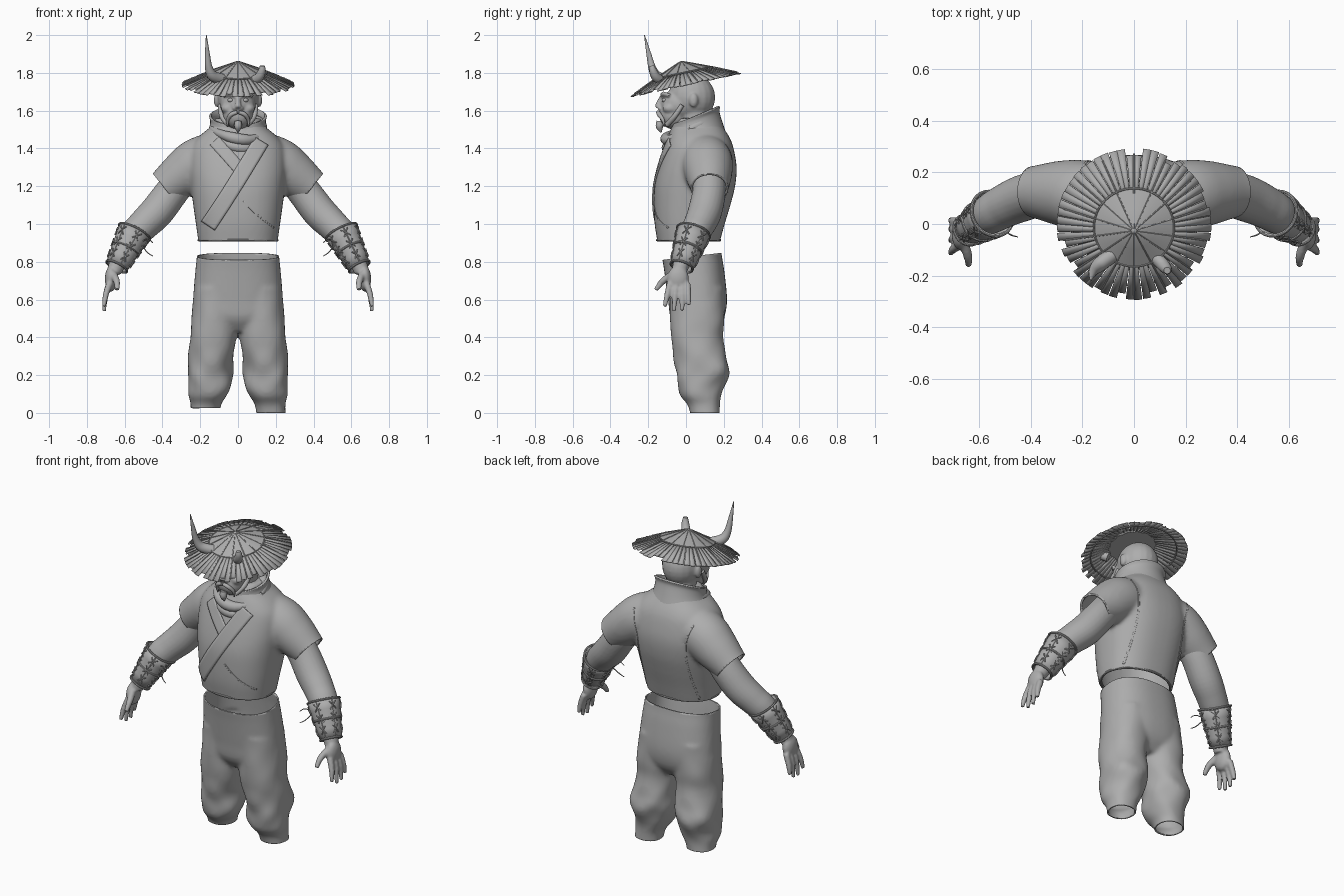
import bpy, bmesh, math, random
from mathutils import Vector, Matrix
from mathutils.bvhtree import BVHTree

random.seed(4)
cube = bpy.data.objects.get("Cube")
if cube:
    bpy.data.objects.remove(cube, do_unlink=True)

grey = bpy.data.materials.new("plain_grey")
grey.use_nodes = True
grey.diffuse_color = (0.42, 0.42, 0.42, 1)
grey.node_tree.nodes["Principled BSDF"].inputs["Base Color"].default_value = grey.diffuse_color


def spline(rows, n=5):
    """Catmull-Rom through rows of numbers."""
    out = []
    for i in range(len(rows) - 1):
        a, b = rows[max(i - 1, 0)], rows[i]
        c, d = rows[i + 1], rows[min(i + 2, len(rows) - 1)]
        for k in range(n):
            t = k / n
            out.append([q + t / 2 * (r - p + t * (2 * p - 5 * q + 4 * r - s + t * (3 * q - p - 3 * r + s)))
                        for p, q, r, s in zip(a, b, c, d)])
    return out + [list(rows[-1])]


def skin(bm, rings, caps=True):
    """Join closed rings of points into a surface."""
    rings = [[bm.verts.new(p) for p in ring] for ring in rings]
    n = len(rings[0])
    for a, b in zip(rings, rings[1:]):
        for i in range(n):
            bm.faces.new((a[i], a[(i + 1) % n], b[(i + 1) % n], b[i]))
    if caps:
        bm.faces.new(rings[0])
        bm.faces.new(rings[-1])


def loft(bm, rows, side=1, power=2.4, fold=None, sides=48):
    """Rows of height, centre x, half width, front y, back y."""
    rings = []
    for z, cx, hx, yf, yb in spline(rows):
        ring = []
        for k in range(sides):
            a = math.tau * k / sides
            c, s = math.cos(a), math.sin(a)
            f = 1 + (fold(a, z) if fold else 0)
            x = cx + hx * f * math.copysign(abs(c) ** (2 / power), c)
            y = (yf + yb) / 2 + (yb - yf) / 2 * f * math.copysign(abs(s) ** (2 / power), s)
            ring.append((side * x, y, z))
        rings.append(ring)
    skin(bm, rings)


def tube(bm, rows, side=1, sides=14, n=5):
    """Rows of x, y, z, radius."""
    rows = spline(rows, n)
    pts = [Vector((side * r[0], r[1], r[2])) for r in rows]
    u, rings = Vector((0.31, 0.83, 0.47)), []
    for i, p in enumerate(pts):
        t = (pts[min(i + 1, len(pts) - 1)] - pts[max(i - 1, 0)]).normalized()
        u = (u - t * u.dot(t)).normalized()
        v = t.cross(u)
        angles = [math.tau * k / sides for k in range(sides)]
        rings.append([p + (u * math.cos(a) + v * math.sin(a)) * rows[i][3] for a in angles])
    skin(bm, rings)


def ball(bm, loc, radii):
    m = Matrix.Translation(loc) @ Matrix.Diagonal((*radii, 1))
    bmesh.ops.create_uvsphere(bm, u_segments=20, v_segments=14, radius=1, matrix=m)


def finish(name, bm, voxel=0, cuts=(), thick=0, angle=40):
    bmesh.ops.recalc_face_normals(bm, faces=bm.faces)
    mesh = bpy.data.meshes.new(name)
    bm.to_mesh(mesh)
    bm.free()
    obj = bpy.data.objects.new(name, mesh)
    bpy.context.collection.objects.link(obj)
    if voxel:
        m = obj.modifiers.new("blend", 'REMESH')
        m.mode, m.voxel_size = 'VOXEL', voxel
        m = obj.modifiers.new("soften", 'SMOOTH')
        m.factor, m.iterations = 0.5, 5
        graph = bpy.context.evaluated_depsgraph_get()
        mesh = bpy.data.meshes.new_from_object(obj.evaluated_get(graph))
        obj.modifiers.clear()
        obj.data = mesh
        b = bmesh.new()
        b.from_mesh(mesh)
        for co, normal, test in cuts:
            faces = [f for f in b.faces if test(f.calc_center_median())]
            geom = set(faces) | {v for f in faces for v in f.verts} | {e for f in faces for e in f.edges}
            bmesh.ops.bisect_plane(b, geom=list(geom), plane_co=co, plane_no=normal, clear_outer=True)
        b.to_mesh(mesh)
        b.free()
    if thick:
        m = obj.modifiers.new("thickness", 'SOLIDIFY')
        m.thickness, m.offset = thick, -1
    mesh.materials.clear()
    mesh.materials.append(grey)
    mesh.polygons.foreach_set("use_smooth", [True] * len(mesh.polygons))
    mesh.set_sharp_from_angle(angle=math.radians(angle))
    return obj


# Shirt: body and short sleeves blended, then cut open at the hems
bm = bmesh.new()
loft(bm, [(.86, 0, .2, -.145, .165), (.91, 0, .21, -.152, .18), (1.0, 0, .223, -.166, .205),
          (1.1, 0, .237, -.17, .235), (1.2, 0, .25, -.166, .26), (1.3, 0, .26, -.144, .268),
          (1.4, 0, .25, -.113, .252), (1.46, 0, .21, -.093, .23), (1.52, 0, .14, -.07, .19),
          (1.56, 0, .12, -.04, .16)])
cuts = [((0, 0, .912), (0, 0, -1), lambda c: c.z < 1)]
for s in (1, -1):
    tube(bm, [(.08, .09, 1.36, .13), (.2, .11, 1.325, .137), (.29, .12, 1.265, .125),
              (.39, .125, 1.19, .1), (.46, .128, 1.135, .09)], s, 32)
    cuts.append(((s * .39, .12, 1.19), (s * .78, 0, -.62), lambda c, s=s: c.x * s > .28 and c.z > 1))
shirt = finish("shirt", bm, .012, cuts, .012)
tree = BVHTree.FromPolygons([v.co for v in shirt.data.vertices], [p.vertices for p in shirt.data.polygons])


def strip(name, path, width, back=False, lift=.007):
    """Thin cloth plate lying on the shirt, along x, z points."""
    face = 1 if back else -1
    bm, rows, path = bmesh.new(), [], spline(path, 10)
    for i, p in enumerate(path):
        a, b = path[max(i - 1, 0)], path[min(i + 1, len(path) - 1)]
        across = Vector((b[1] - a[1], a[0] - b[0])).normalized()
        row = []
        for k in range(-3, 4):
            x, z = p[0] + across.x * width * k / 6, p[1] + across.y * width * k / 6
            hit = tree.ray_cast(Vector((x, face, z)), Vector((0, -face, 0)))[0]
            row.append(bm.verts.new((x, (hit.y if hit else .1) + face * lift, z)))
        rows.append(row)
    for r, q in zip(rows, rows[1:]):
        for k in range(6):
            bm.faces.new((r[k], r[k + 1], q[k + 1], q[k]))
    finish(name, bm, thick=.009)


strip("right_lapel", [(-.125, 1.44), (-.06, 1.37), (.02, 1.28)], .065)
strip("crossed_lapel", [(.125, 1.44), (.04, 1.3), (-.06, 1.14), (-.16, .99)], .085, lift=.01)
strip("front_seam", [(.03, 1.12), (.1, 1.05), (.19, .98)], .008, lift=.003)
for s in (1, -1):
    strip("back_seam", [(s * .2, 1.42), (s * .165, 1.28), (s * .165, 1.1), (s * .18, .93)], .008, True, .003)

# Hem and sleeve welts
bm = bmesh.new()
tube(bm, [(.208 * math.cos(a), .014 + .166 * math.sin(a), .915, .007)
          for a in [math.tau * k / 32 for k in range(33)]], sides=8, n=1)
finish("shirt_hem", bm)


def ring_band(rows, n=40):
    """Tilted oval rings: height, half width, front y, back y, tilt."""
    return [[(hx * math.cos(a), (f + b) / 2 + (b - f) / 2 * math.sin(a), z + tilt * math.sin(a))
             for a in [math.tau * k / n for k in range(n)]] for z, hx, f, b, tilt in spline(rows)]


# Standing collar and loose neck scarf
bm = bmesh.new()
skin(bm, ring_band([(1.45, .17, -.1, .2, .03), (1.5, .143, -.085, .18, .04),
                    (1.545, .135, -.07, .165, .05), (1.575, .142, -.065, .17, .05)]), False)
finish("collar", bm, thick=.012)
bm = bmesh.new()
for z, w, f, r in ((1.5, .128, -.105, .026), (1.455, .125, -.1, .024)):
    tube(bm, [(w * math.cos(a), (f + .15) / 2 + (.15 - f) / 2 * math.sin(a),
               z + .05 * math.sin(a) + .012 * math.sin(2 * a), r + .005 * math.sin(3 * a))
              for a in [math.tau * k / 32 for k in range(33)]], n=1)
finish("neck_scarf", bm)


# Trousers: hips and folded legs blended, open at waist and cuffs
def folds(a, z):
    depth = .01 + .032 * max(0, 1 - abs(z - .2) / .18)
    return depth * (math.sin(3 * a + 24 * z) + .6 * math.sin(5 * a - 33 * z))


bm = bmesh.new()
loft(bm, [(.92, 0, .212, -.128, .18), (.83, 0, .218, -.127, .19), (.75, 0, .226, -.115, .203),
          (.6, 0, .238, -.095, .217), (.5, 0, .235, -.08, .2), (.43, 0, .16, -.03, .15)])
for s in (1, -1):
    loft(bm, [(.66, .11, .12, -.09, .2), (.5, .122, .125, -.083, .205), (.4, .13, .122, -.08, .195),
              (.3, .142, .12, -.065, .215), (.22, .149, .12, -.05, .232), (.14, .15, .112, -.045, .2),
              (.09, .16, .1, -.03, .185), (.04, .17, .08, .01, .18), (-.04, .178, .078, .03, .18)],
         s, 2.2, folds)
finish("trousers", bm, .012, [((0, 0, .825), (0, -.12, 1), lambda c: c.z > .7),
                              ((0, 0, 0), (0, 0, -1), lambda c: c.x > 0 and c.z < .2),
                              ((0, 0, .025), (0, 0, -1), lambda c: c.x < 0 and c.z < .2)], .008)

# Head: skull, face, jaw, nose, ears and neck blended
bm = bmesh.new()
ball(bm, (0, .03, 1.67), (.11, .125, .125))
ball(bm, (0, -.035, 1.63), (.095, .1, .09))
ball(bm, (0, -.062, 1.575), (.08, .08, .075))
tube(bm, [(0, .06, 1.42, .085), (0, .04, 1.62, .085)], sides=24)
tube(bm, [(0, -.122, 1.68, .012), (0, -.142, 1.645, .014), (0, -.15, 1.615, .019)])
for s in (1, -1):
    ball(bm, (s * .055, -.085, 1.612), (.035, .04, .028))
    ball(bm, (s * .017, -.138, 1.612), (.013, .014, .011))
    ball(bm, (s * .112, .04, 1.655), (.016, .024, .038))
    tube(bm, [(s * .015, -.127, 1.678, .01), (s * .045, -.12, 1.69, .012), (s * .078, -.085, 1.68, .01)])
finish("head", bm, .007)
bm = bmesh.new()
for s in (1, -1):
    ball(bm, (s * .038, -.112, 1.655), (.017, .016, .012))
finish("eyes", bm)
bm = bmesh.new()
for s in (1, -1):
    tube(bm, [(s * .004, -.148, 1.592, .01), (s * .035, -.142, 1.58, .012),
              (s * .055, -.122, 1.55, .009), (s * .055, -.115, 1.515, .003)], sides=10)
    tube(bm, [(s * .095, -.02, 1.63, .012), (s * .085, -.06, 1.57, .014), (s * .05, -.1, 1.525, .014)], sides=10)
tube(bm, [(0, -.138, 1.545, .018), (0, -.14, 1.515, .02), (0, -.132, 1.485, .004)], sides=10)
finish("moustache_and_beard", bm)

# Arms with hands, and laced forearm guards
for s, label in ((1, "left"), (-1, "right")):
    bm = bmesh.new()
    tube(bm, [(.28, .12, 1.26, .085), (.35, .122, 1.17, .088), (.43, .1, 1.065, .09), (.5, .07, .995, .084),
              (.56, .035, .93, .076), (.64, -.025, .785, .045), (.655, -.035, .74, .038)], s, 24)
    ball(bm, (s * .672, -.042, .71), (.033, .058, .068))
    for y, spread, tip in ((-.085, -.028, .562), (-.052, -.012, .538), (-.02, 0, .54), (.008, .008, .57)):
        tube(bm, [(.68, y, .685, .018), (.7, y + spread / 2, .625, .016), (.71, y + spread, tip, .011)], s)
    tube(bm, [(.66, -.07, .735, .02), (.642, -.125, .695, .018), (.64, -.16, .65, .012)], s)
    finish(label + "_arm", bm, .007)

    top, end = Vector((s * .548, .04, .957)), Vector((s * .642, -.023, .775))
    axis = (end - top).normalized()
    u = axis.cross((0, 1, 0)).normalized()
    v = axis.cross(u)

    def on_guard(t, a, extra=0, r=.0035):
        p = top.lerp(end, t) + (u * math.cos(a) + v * math.sin(a)) * (.09 - .03 * t + extra)
        return (*p, r)

    turn = [math.tau * k / 36 for k in range(37)]
    bm = bmesh.new()
    skin(bm, [[on_guard(t, a)[:3] for a in turn[:-1]] for t in (0, .25, .5, .75, 1)], False)
    finish(label + "_forearm_guard", bm, thick=.008)
    bm = bmesh.new()
    for t in (0, .5, 1):
        tube(bm, [on_guard(t, a, .001, .006) for a in turn], sides=8, n=1)
    for k in range(6):
        a = math.tau * k / 6 + .3
        tube(bm, [on_guard(0, a, 0, .003), on_guard(1, a, 0, .003)], sides=6)
        for t in (.08, .38, .68):
            for d in (.22, -.22):
                tube(bm, [on_guard(t, a - d, .004), on_guard(t + .1, a, .006),
                          on_guard(t + .2, a + d, .004)], sides=6, n=2)
    for d in (.04, -.03):
        tube(bm, [(.52, -.01, .9, .003), (.48, -.04, .88 + d, .003), (.45, -.05, .86 + d, .002)], s, 6)
    finish(label + "_guard_lacing", bm)

# Straw hat: ragged slats, upper cap, rings and ribs, tilted forwards
tilt = Matrix.Translation((0, 0, 1.737)) @ Matrix.Rotation(math.radians(12), 4, 'X')


def on_hat(r, a, lift=0):
    return tilt @ Vector((r * math.cos(a), r * math.sin(a), .123 * (1 - r / .3) + lift))


bm = bmesh.new()
count = 28
for k in range(count):
    mid, half = math.tau * k / count, math.pi / count
    for part in (-1, 1):
        reach = random.choice((.3, .3, .298, .29, .275))
        a0, a1 = sorted((mid, mid + part * half * .94))
        grid = [[bm.verts.new(on_hat(r, a, .002 * (k % 2))) for a in (a0, (a0 + a1) / 2, a1)]
                for r in (.1, .2, reach)]
        for p, q in zip(grid, grid[1:]):
            for i in range(2):
                bm.faces.new((p[i], q[i], q[i + 1], p[i + 1]))
finish("hat_slats", bm, thick=.005)
bm = bmesh.new()
skin(bm, [[on_hat(r, a, .006) for a in [math.tau * k / 56 for k in range(56)]] for r in (.155, .08, .002)])
finish("hat_cap", bm)
bm = bmesh.new()
for r, lift in ((.155, .006), (.24, -.006)):
    tube(bm, [(*on_hat(r, math.tau * k / 48, lift), .004) for k in range(49)], sides=6, n=1)
for k in range(14):
    a = math.tau * (k + .5) / 14
    tube(bm, [(*on_hat(.01, a, .006), .002), (*on_hat(.155, a, .006), .003), (*on_hat(.28, a, .002), .003)], sides=6)
finish("hat_rings_and_ribs", bm)

# Horns: one whole, one snapped short
bm = bmesh.new()
tube(bm, [(-.085, -.12, 1.765, .03), (-.135, -.158, 1.785, .028), (-.155, -.18, 1.83, .02),
          (-.162, -.197, 1.9, .013), (-.168, -.22, 2.0, .002)])
finish("long_horn", bm)
bm = bmesh.new()
tube(bm, [(.08, -.125, 1.755, .026), (.112, -.158, 1.778, .025), (.127, -.175, 1.812, .02), (.128, -.18, 1.838, .013)])
finish("broken_horn", bm)
